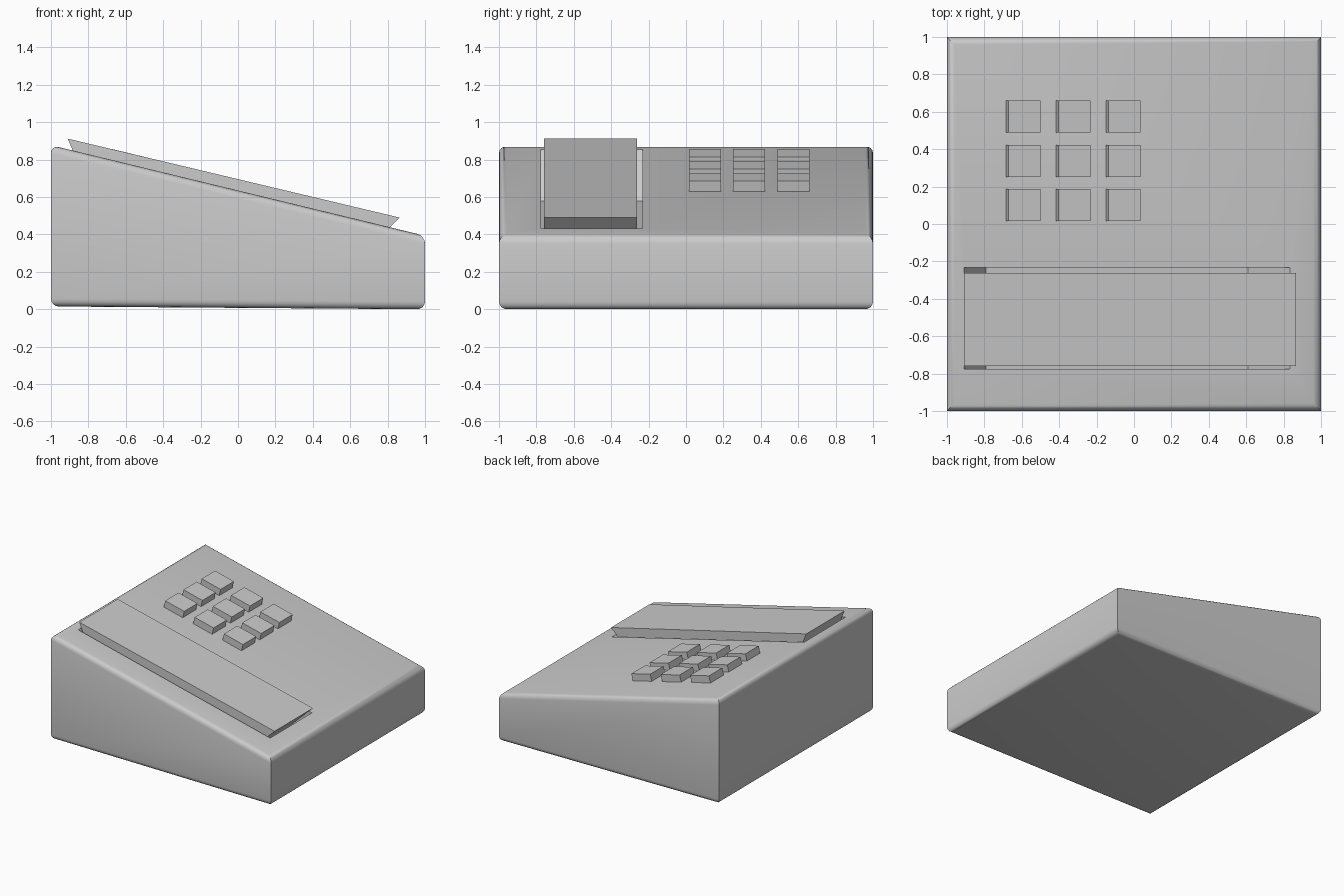
import bpy, bmesh

if "Cube" in bpy.data.objects:
    bpy.data.objects.remove(bpy.data.objects["Cube"])

SLOPE = -0.242                      # fall of the sloping top
NX, NZ = 0.235, 0.972               # its unit normal


def top_z(x):
    return 0.635 + SLOPE * x


def prism(name, profile, y0, y1, bevel=0.0):
    """Extrude an x/z profile along y, optionally rounding top and bottom rims."""
    bm = bmesh.new()
    a = [bm.verts.new((x, y0, z)) for x, z in profile]
    b = [bm.verts.new((x, y1, z)) for x, z in profile]
    n = len(profile)
    bm.faces.new(a)
    bm.faces.new(b[::-1])
    for i in range(n):
        j = (i + 1) % n
        bm.faces.new((a[i], b[i], b[j], a[j]))
    bmesh.ops.recalc_face_normals(bm, faces=bm.faces)
    if bevel:
        bm.normal_update()
        rims = {e for f in bm.faces if abs(f.normal.z) > 0.8 for e in f.edges}
        bmesh.ops.bevel(bm, geom=list(rims), offset=bevel, segments=4,
                        profile=0.5, affect='EDGES')
    me = bpy.data.meshes.new(name)
    bm.to_mesh(me)
    bm.free()
    ob = bpy.data.objects.new(name, me)
    bpy.context.collection.objects.link(ob)
    return ob


# Wedge body with rounded top and bottom rims
body = prism("body", [(-1, 0.015), (1, 0.0), (1, top_z(1)), (-1, top_z(-1))],
             -1, 1, bevel=0.042)

# Cradle recess cut into the slope
cutter = prism("cradle_cutter",
               [(-0.79, 0.58), (0.61, 0.23), (0.835, top_z(0.835)),
                (0.91, top_z(0.835) + 0.08), (-0.935, 0.94), (-0.91, top_z(-0.91))],
               -0.775, -0.232)
cut = body.modifiers.new("cradle", 'BOOLEAN')
cut.operation = 'DIFFERENCE'
cut.solver = 'EXACT'
cut.object = cutter
bpy.context.view_layer.objects.active = body
body.select_set(True)
bpy.ops.object.modifier_apply(modifier=cut.name)
bpy.data.objects.remove(cutter)
bpy.ops.object.shade_smooth_by_angle(angle=0.6)

# Handset resting in the cradle, tapering downwards
prism("handset", [(-0.91, 0.912), (-0.78, 0.60), (0.61, 0.245), (0.865, 0.49)],
      -0.76, -0.262)

# Three by three keypad, square to the slope
H = 0.057
for i in range(3):
    for j in range(3):
        x0, y0 = -0.685 + i * 0.267, 0.015 + j * 0.2365
        x1 = x0 + 0.172
        s = 0.02                    # sink the key slightly into the body
        low = [(x - NX * s, top_z(x) - NZ * s) for x in (x0, x1)]
        high = [(x + NX * H, top_z(x) + NZ * H) for x in (x1, x0)]
        prism(f"key_{i}_{j}", low + high, y0, y0 + 0.172)

# Stand the model exactly on the ground
low_z = min(v.co.z for v in body.data.vertices)
for ob in bpy.data.objects:
    ob.location.z -= low_z
